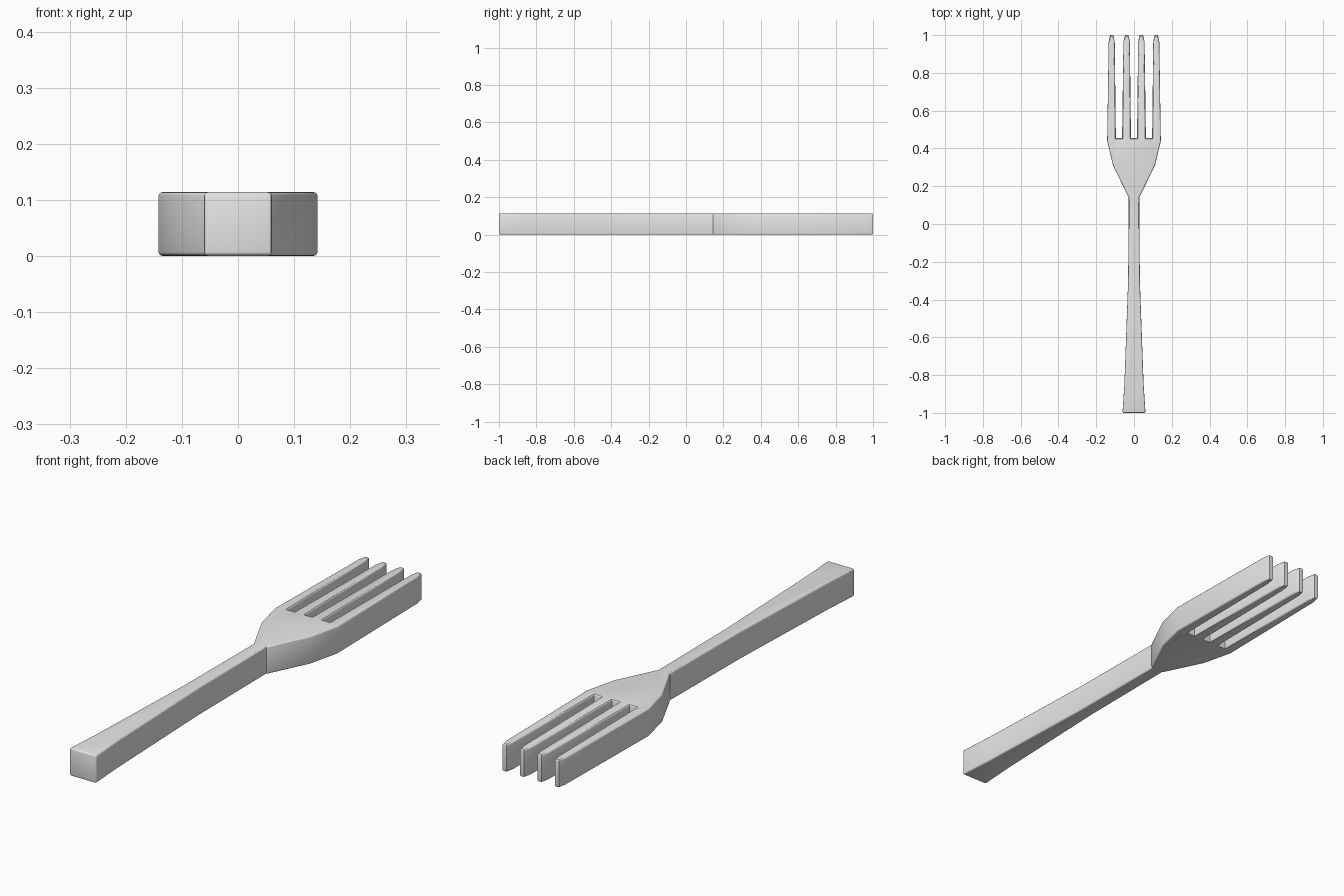
import bpy
import bmesh

HEIGHT = 0.114
ROUND = 0.008

cube = bpy.data.objects.get("Cube")
if cube:
    bpy.data.objects.remove(cube, do_unlink=True)

steel = bpy.data.materials.new("steel grey")
steel.use_nodes = True
steel.diffuse_color = (0.8, 0.8, 0.8, 1)
steel.node_tree.nodes["Principled BSDF"].inputs["Base Color"].default_value = (0.8, 0.8, 0.8, 1)


def tine(outer, inner, outer_top, inner_top, root, slot_floor):
    """Outline of one tapered tine, from its outer root to its inner root."""
    tip = (outer_top + inner_top) / 2
    return [(outer, root), (outer_top, 0.965), (tip + 0.009, 1.0),
            (tip - 0.009, 1.0), (inner_top, 0.965), (inner, slot_floor)]


# Half outline: handle, flared head, outer tine, inner tine
half = [(0.061, -1.0), (0.051, -0.85), (0.031, -0.3), (0.028, 0.145),
        (0.033, 0.15), (0.111, 0.31)]
half += tine(0.142, 0.096, 0.134, 0.102, 0.44, 0.455)
half += tine(0.063, 0.016, 0.056, 0.022, 0.455, 0.455)
outline = half + [(-x, y) for x, y in reversed(half)]

# Extrude the outline into a thick slab
bm = bmesh.new()
base = bm.faces.new([bm.verts.new((x, y, 0)) for x, y in outline])
top = bmesh.ops.extrude_face_region(bm, geom=[base], use_keep_orig=True)
bmesh.ops.translate(bm, vec=(0, 0, HEIGHT),
                    verts=[v for v in top["geom"] if isinstance(v, bmesh.types.BMVert)])
bmesh.ops.recalc_face_normals(bm, faces=bm.faces)


# Round the top and bottom rims and the upright corners of the handle end
def is_rounded(edge):
    a, b = (v.co for v in edge.verts)
    return abs(a.z - b.z) < 0.001 or max(a.y, b.y) < -0.99


bmesh.ops.bevel(bm, geom=[e for e in bm.edges if is_rounded(e)], offset=ROUND,
                segments=3, profile=0.5, affect='EDGES', clamp_overlap=True)

mesh = bpy.data.meshes.new("fork")
bm.to_mesh(mesh)
bm.free()
mesh.materials.append(steel)
fork = bpy.data.objects.new("fork", mesh)
bpy.context.collection.objects.link(fork)

bpy.ops.object.select_all(action='DESELECT')
fork.select_set(True)
bpy.context.view_layer.objects.active = fork
bpy.ops.object.shade_smooth_by_angle(angle=0.5)
